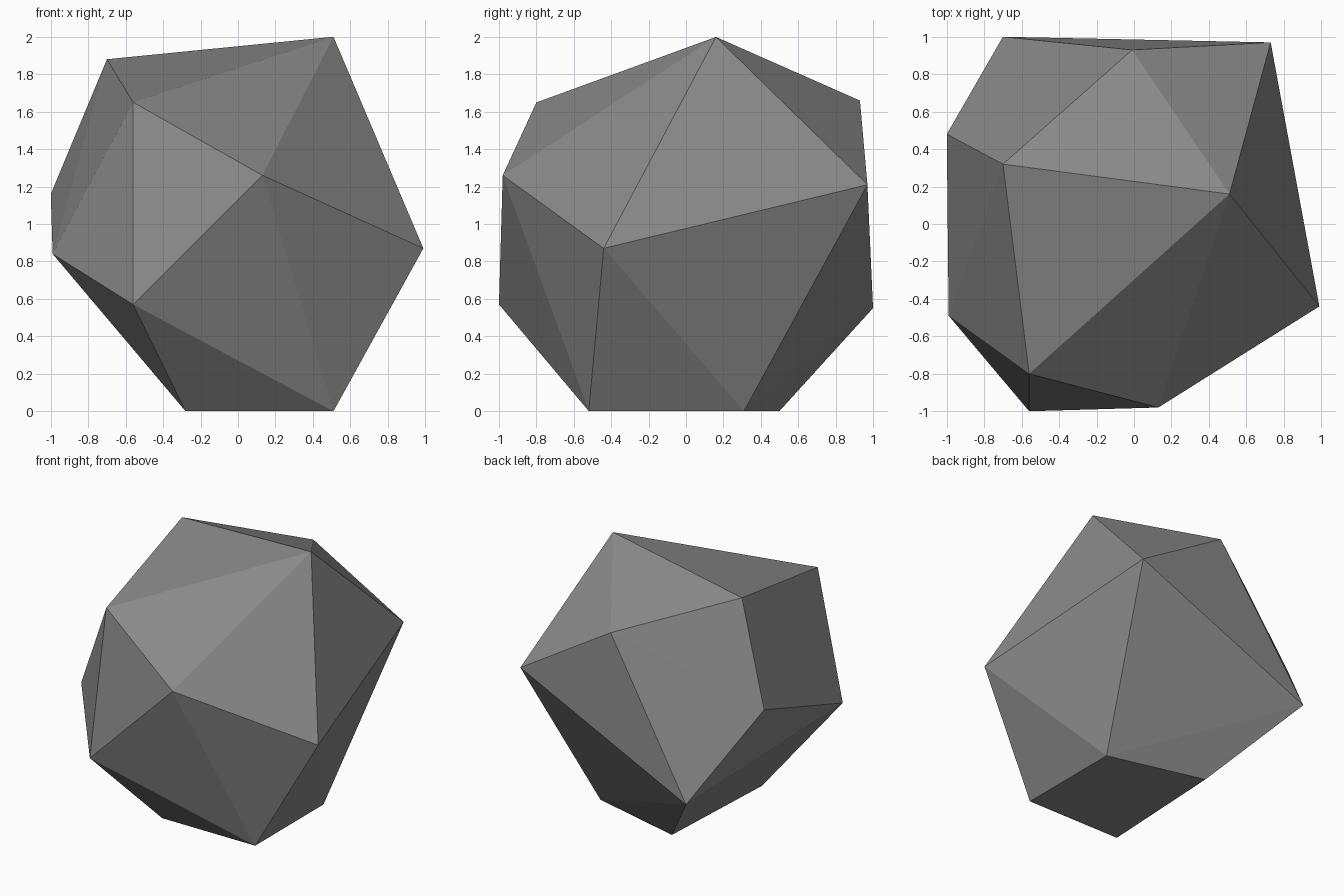
import bpy, bmesh

if "Cube" in bpy.data.objects:
    bpy.data.objects.remove(bpy.data.objects["Cube"])

# Corner points of the faceted boulder
corners = [
    (0.51, 0.16, 2.00), (-0.70, 0.32, 1.88), (-0.01, 0.93, 1.66), (-0.56, -0.80, 1.65),   # crown
    (0.13, -0.98, 1.26), (0.73, 0.97, 1.21), (-1.00, 0.48, 1.16),                         # upper sides
    (0.99, -0.44, 0.87), (-0.99, -0.49, 0.84), (-0.56, -1.00, 0.57), (-0.70, 1.00, 0.55), # lower sides
    (0.51, -0.52, 0), (0.51, 0.31, 0), (-0.23, 0.50, 0), (-0.28, -0.52, 0),               # base
]

# Stone colour
stone = bpy.data.materials.new("grey stone")
stone.diffuse_color = (0.25, 0.25, 0.25, 1)
stone.use_nodes = True
stone.node_tree.nodes["Principled BSDF"].inputs["Base Color"].default_value = stone.diffuse_color

# Rock: convex hull around the corners, flat shaded
bm = bmesh.new()
for c in corners:
    bm.verts.new(c)
bmesh.ops.convex_hull(bm, input=bm.verts[:])
bmesh.ops.recalc_face_normals(bm, faces=bm.faces[:])
mesh = bpy.data.meshes.new("rock")
bm.to_mesh(mesh)
bm.free()
mesh.materials.append(stone)
bpy.context.collection.objects.link(bpy.data.objects.new("rock", mesh))
